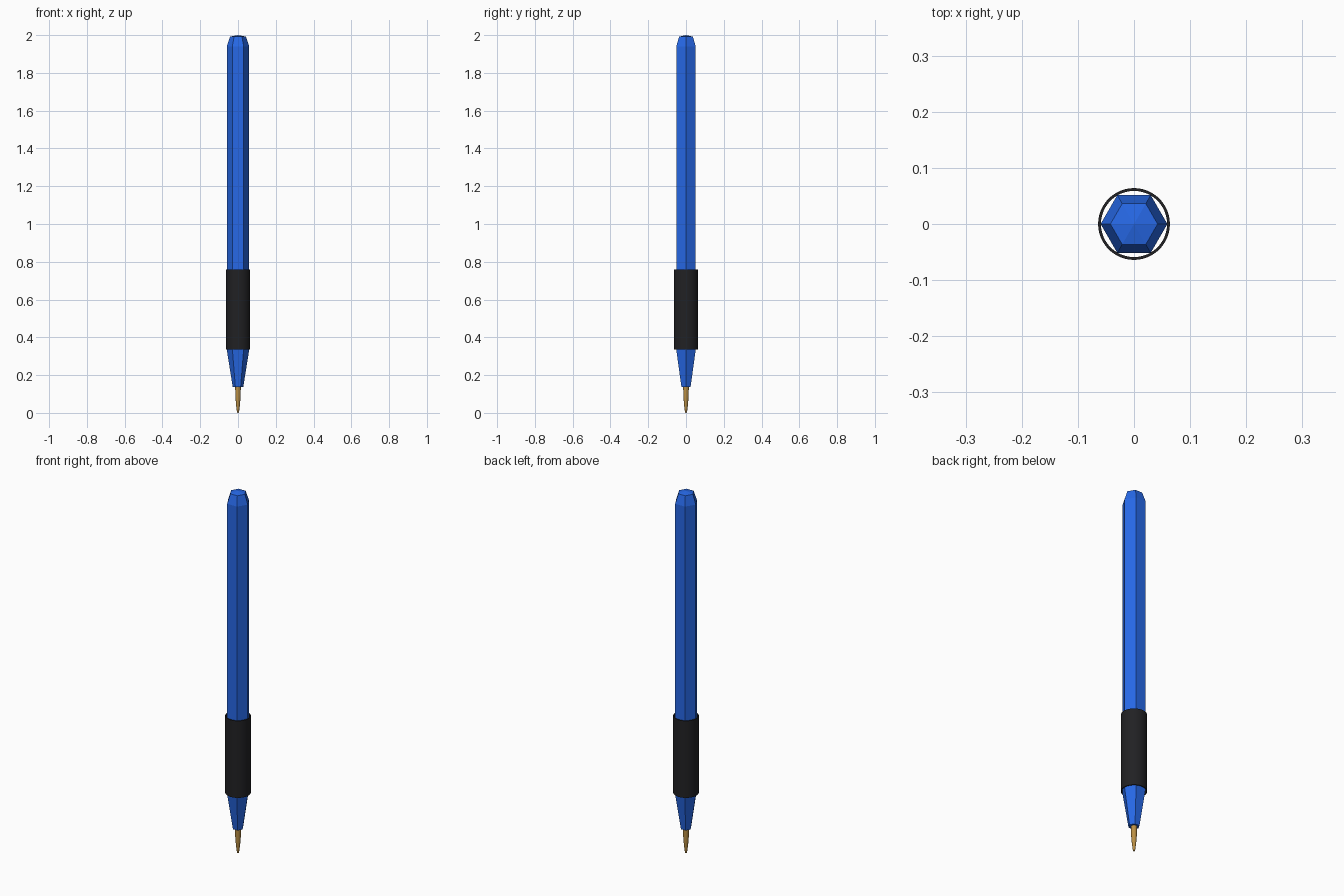
import bpy, bmesh, math

if "Cube" in bpy.data.objects:
    bpy.data.objects.remove(bpy.data.objects["Cube"])


def material(name, color):
    m = bpy.data.materials.new(name)
    m.diffuse_color = (*color, 1)
    m.use_nodes = True
    m.node_tree.nodes["Principled BSDF"].inputs["Base Color"].default_value = m.diffuse_color
    return m


def lathe(name, profile, sides, mat, smooth=False, closed=False):
    """Stack rings of (radius, z); radius 0 makes a point, closed makes a tube."""
    bm = bmesh.new()
    rings = []
    for r, z in profile:
        n = sides if r > 0 else 1
        rings.append([bm.verts.new((r * math.cos(2 * math.pi * i / sides),
                                    r * math.sin(2 * math.pi * i / sides), z))
                      for i in range(n)])
    pairs = list(zip(rings, rings[1:]))
    if closed:
        pairs.append((rings[-1], rings[0]))
    for a, b in pairs:
        for i in range(sides):
            j = (i + 1) % sides
            quad = [a[i % len(a)], a[j % len(a)], b[j % len(b)], b[i % len(b)]]
            bm.faces.new(list(dict.fromkeys(quad)))
    if not closed:
        for ring in (rings[0], rings[-1]):
            if len(ring) > 1:
                bm.faces.new(ring)
    bmesh.ops.recalc_face_normals(bm, faces=bm.faces)
    mesh = bpy.data.meshes.new(name)
    bm.to_mesh(mesh)
    bm.free()
    mesh.materials.append(mat)
    ob = bpy.data.objects.new(name, mesh)
    bpy.context.collection.objects.link(ob)
    if smooth:
        bpy.ops.object.select_all(action='DESELECT')
        ob.select_set(True)
        bpy.context.view_layer.objects.active = ob
        bpy.ops.object.shade_smooth_by_angle(angle=math.radians(35))
    return ob


blue = material("blue_plastic", (0.02, 0.14, 0.8))
black = material("black_rubber", (0.015, 0.015, 0.017))
brass = material("brass", (0.5, 0.28, 0.06))

# Hexagonal barrel: tapered nose, straight body, chamfered and slightly domed end
lathe("barrel", [(0.028, 0.138), (0.0595, 0.335), (0.0595, 1.94),
                 (0.042, 1.992), (0, 2.0)], 6, blue)

# Open rubber sleeve around the barrel
lathe("grip", [(0.064, 0.335), (0.064, 0.76), (0.059, 0.76), (0.059, 0.335)],
      48, black, smooth=True, closed=True)

# Writing tip with a rounded point
lathe("tip", [(0, 0), (0.004, 0.002), (0.006, 0.009), (0.0105, 0.045),
              (0.014, 0.09), (0.015, 0.145)], 24, brass, smooth=True)
